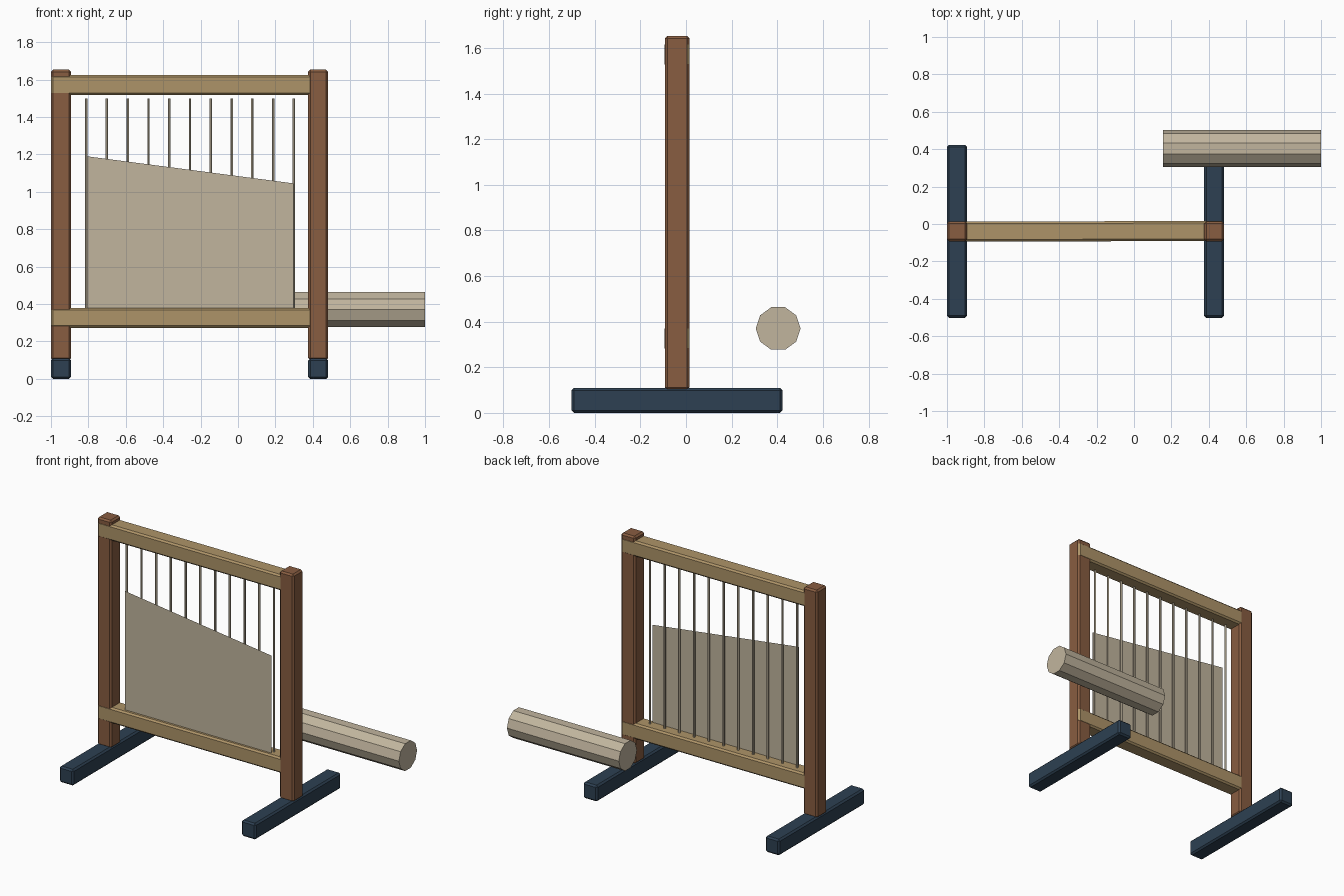
import bpy, bmesh, math

if "Cube" in bpy.data.objects:
    bpy.data.objects.remove(bpy.data.objects["Cube"])


def material(name, r, g, b):
    m = bpy.data.materials.new(name)
    lin = [((c / 255 + 0.055) / 1.055) ** 2.4 for c in (r, g, b)]
    m.diffuse_color = (*lin, 1)
    m.use_nodes = True
    m.node_tree.nodes["Principled BSDF"].inputs["Base Color"].default_value = m.diffuse_color
    return m


NAVY = material("navy paint", 45, 64, 82)
BROWN = material("brown wood", 136, 93, 65)
TAN = material("tan wood", 174, 148, 104)
LINEN = material("linen", 193, 181, 158)


def finish(name, bm, mat):
    me = bpy.data.meshes.new(name)
    bm.to_mesh(me)
    bm.free()
    me.materials.append(mat)
    ob = bpy.data.objects.new(name, me)
    bpy.context.collection.objects.link(ob)
    return ob


def beam(name, centre, size, mat):
    """Box with small chamfered edges."""
    bm = bmesh.new()
    bmesh.ops.create_cube(bm, size=1)
    bmesh.ops.scale(bm, vec=size, verts=bm.verts)
    bmesh.ops.bevel(bm, geom=bm.edges[:], offset=0.011, segments=1,
                    affect='EDGES', profile=0.5)
    ob = finish(name, bm, mat)
    ob.location = centre
    return ob


def rod(name, centre, radius, length, sides, mat):
    bm = bmesh.new()
    bmesh.ops.create_cone(bm, cap_ends=True, segments=sides, radius1=radius,
                          radius2=radius, depth=length)
    ob = finish(name, bm, mat)
    ob.location = centre
    return ob


W = 0.107            # timber thickness
Y = -0.039           # frame plane
X_LEFT, X_RIGHT = -0.9465, 0.429

# Feet and posts
for side, x in (("left", X_LEFT), ("right", X_RIGHT)):
    beam(side + "_foot", (x, Y, 0.055), (W, 0.925, 0.11), NAVY)
    beam(side + "_post", (x, Y, 0.8765), (W, W, 1.553), BROWN)

# Rails, flush with the posts (tiny turn avoids coincident faces)
mid = (X_LEFT + X_RIGHT) / 2
for name, z in (("top_rail", 1.5715), ("bottom_rail", 0.3265)):
    rail = beam(name, (mid, Y, z), (X_RIGHT - X_LEFT + W - 0.002, W, W), TAN)
    rail.rotation_euler.z = 0.002

# Warp threads
for i in range(11):
    rod(f"warp_thread_{i + 1}", (-0.812 + 0.1111 * i, Y, 0.93), 0.0075, 1.14, 6, LINEN)

# Woven cloth with a slanted top edge
bm = bmesh.new()
bm.faces.new([bm.verts.new((x, Y - 0.027, z)) for x, z in
              ((-0.808, 0.37), (0.298, 0.37), (0.298, 1.045), (-0.808, 1.19))])
finish("woven_cloth", bm, LINEN)

# Loose cloth roll
roll = rod("cloth_roll", (0.578, 0.404, 0.37), 0.098, 0.844, 10, LINEN)
# Lay along x with corners pointing front and back
roll.rotation_euler = (0, math.pi / 2, 0)
